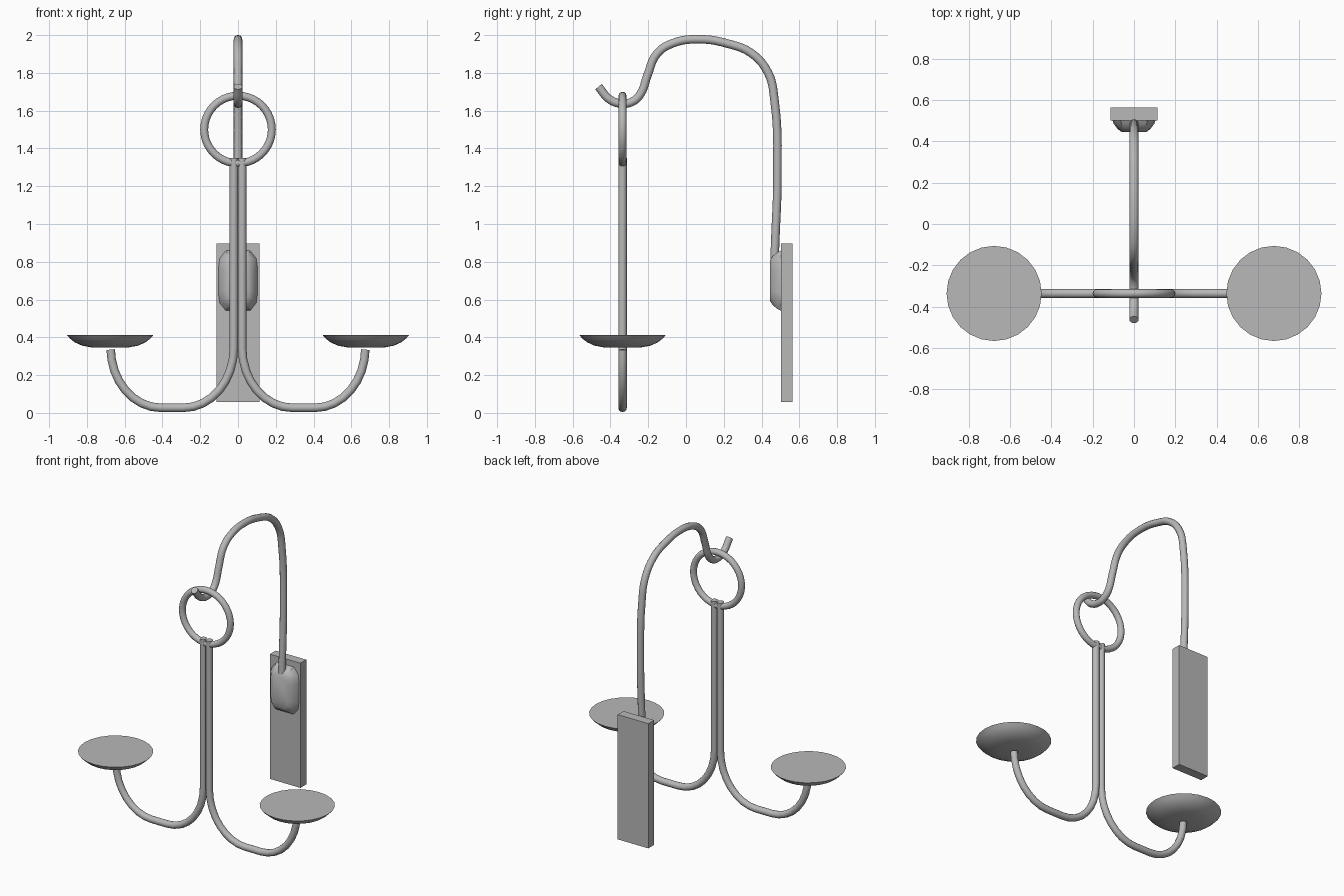
import bpy, bmesh, math

if "Cube" in bpy.data.objects:
    bpy.data.objects.remove(bpy.data.objects["Cube"])

Y = -0.336  # plane of the ring, arms and dishes

iron = bpy.data.materials.new("dark_iron")
iron.diffuse_color = (0.48, 0.48, 0.48, 1)
iron.use_nodes = True
iron.node_tree.nodes["Principled BSDF"].inputs["Base Color"].default_value = iron.diffuse_color


def finish(ob, name, angle=40):
    ob.name = name
    ob.data.materials.clear()
    ob.data.materials.append(iron)
    bpy.ops.object.select_all(action='DESELECT')
    ob.select_set(True)
    bpy.context.view_layer.objects.active = ob
    bpy.ops.object.shade_smooth_by_angle(angle=math.radians(angle))


def tube(name, pts, radius, kind='POLY'):
    cu = bpy.data.curves.new(name, 'CURVE')
    cu.dimensions = '3D'
    cu.bevel_depth = radius
    cu.bevel_resolution = 4
    cu.use_fill_caps = True
    cu.resolution_u = 5
    sp = cu.splines.new(kind)
    points = sp.bezier_points if kind == 'BEZIER' else sp.points
    points.add(len(pts) - 1)
    for p, co in zip(points, pts):
        if kind == 'BEZIER':
            p.co = co
            p.handle_left_type = p.handle_right_type = 'AUTO'
        else:
            p.co = (*co, 1)
    ob = bpy.data.objects.new(name, cu)
    bpy.context.collection.objects.link(ob)
    bpy.ops.object.select_all(action='DESELECT')
    ob.select_set(True)
    bpy.context.view_layer.objects.active = ob
    bpy.ops.object.convert(target='MESH')
    finish(bpy.context.object, name)


def loft(name, rings):
    bm = bmesh.new()
    loops = [[bm.verts.new(c) for c in r] for r in rings]
    n = len(loops[0])
    for a, b in zip(loops, loops[1:]):
        for i in range(n):
            j = (i + 1) % n
            bm.faces.new((a[i], a[j], b[j], b[i]))
    bm.faces.new(loops[0])
    bm.faces.new(loops[-1])
    bmesh.ops.recalc_face_normals(bm, faces=bm.faces)
    me = bpy.data.meshes.new(name)
    bm.to_mesh(me)
    bm.free()
    ob = bpy.data.objects.new(name, me)
    bpy.context.collection.objects.link(ob)
    finish(ob, name)


# wall plate
bpy.ops.mesh.primitive_cube_add(size=1, location=(0, 0.533, 0.478))
bpy.context.object.scale = (0.228, 0.062, 0.84)
finish(bpy.context.object, "wall_plate")

# rounded boss on the plate
quarter = [(1, 0.4), (0.93, 0.72), (0.62, 0.97)]
outline = quarter + [(-x, z) for x, z in quarter[::-1]]
outline += [(-x, -z) for x, z in outline]
loft("mount_boss", [[(x * sx, y, 0.7 + z * sz) for x, z in outline]
                    for y, sx, sz in ((0.505, 0.105, 0.165), (0.485, 0.098, 0.155),
                                      (0.46, 0.08, 0.135), (0.444, 0.058, 0.11))])

# hanging hook
hook = [(0.468, 0.78), (0.472, 0.9), (0.484, 1.25), (0.468, 1.66), (0.435, 1.80),
        (0.345, 1.905), (0.22, 1.955), (0.07, 1.978), (-0.07, 1.957), (-0.155, 1.90),
        (-0.203, 1.79), (-0.24, 1.69), (-0.28, 1.65), (-0.338, 1.637),
        (-0.405, 1.66), (-0.463, 1.727)]
tube("hook", [(0, y, z) for y, z in hook], 0.0225, 'BEZIER')

# ring
bpy.ops.mesh.primitive_torus_add(location=(0, Y, 1.5), rotation=(math.pi / 2, 0, 0),
                                 major_radius=0.179, minor_radius=0.021,
                                 major_segments=40, minor_segments=12)
finish(bpy.context.object, "ring")

# arms and candle dishes, one per side
for side, s in (("left", -1), ("right", 1)):
    # two elliptical bends joined by a short flat bottom
    bend = [(0.266 * math.cos(i * math.pi / 16), 0.316 * math.sin(i * math.pi / 16))
            for i in range(9)]
    path = [(0.022, 1.35)] + [(0.288 - x, 0.343 - z) for x, z in bend] \
        + [(0.408 + x, 0.343 - z) for x, z in bend[:0:-1]] + [(0.674, 0.335)]
    tube("arm_" + side, [(s * x, Y, z) for x, z in path], 0.0225)

    profile = [(0.095, 0.346), (0.148, 0.356), (0.188, 0.374), (0.212, 0.393), (0.23, 0.413)]
    loft("dish_" + side, [[(s * 0.677 + r * math.cos(i * math.tau / 24),
                            Y + r * math.sin(i * math.tau / 24), z) for i in range(24)]
                          for r, z in profile])
